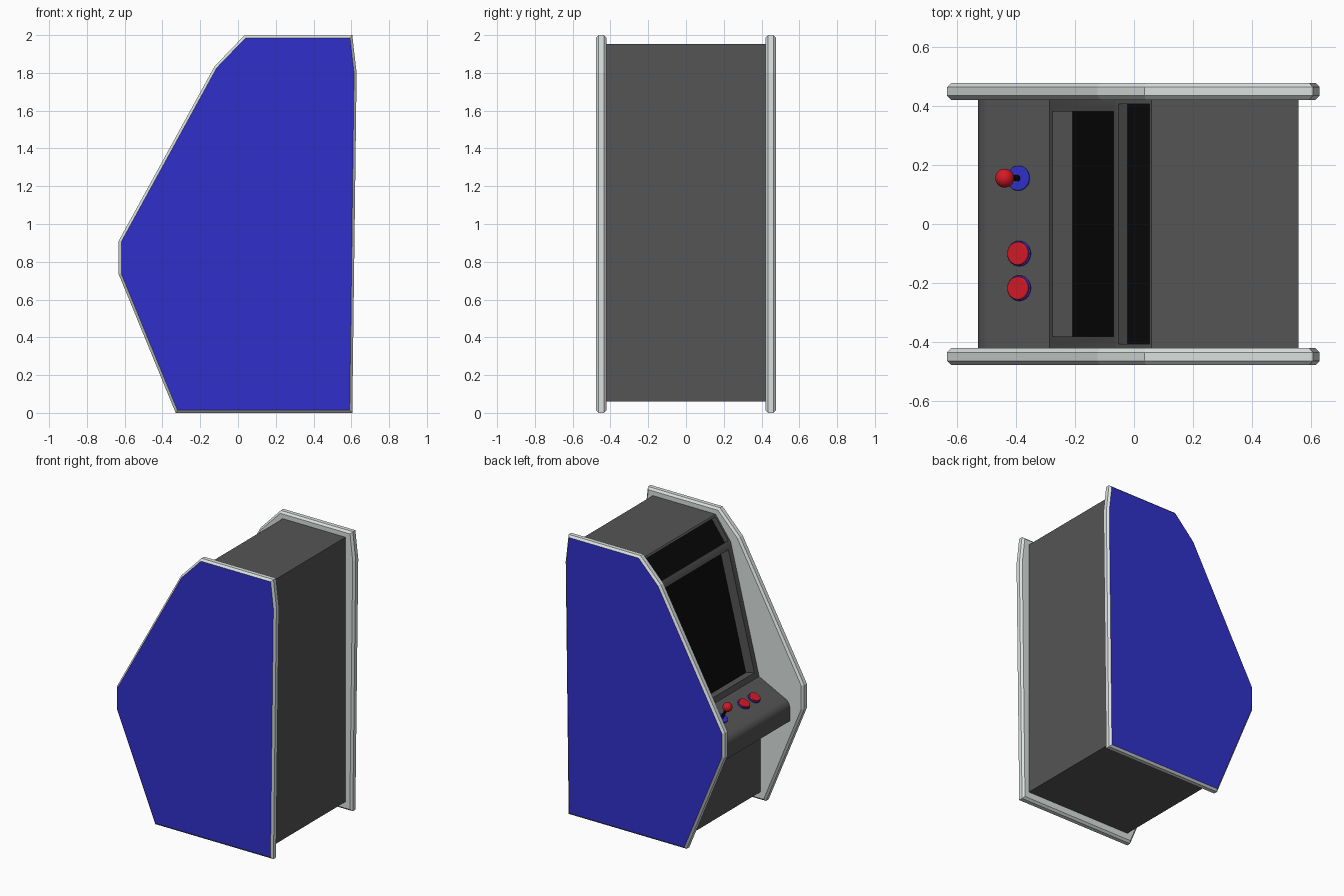
import bpy, bmesh
from mathutils import Vector

if "Cube" in bpy.data.objects:
    bpy.data.objects.remove(bpy.data.objects["Cube"])


def material(name, rgb):
    m = bpy.data.materials.new(name)
    m.diffuse_color = (*rgb, 1)
    m.use_nodes = True
    m.node_tree.nodes["Principled BSDF"].inputs["Base Color"].default_value = m.diffuse_color
    return m


BLUE = material("blue", (0.03, 0.03, 0.6))
TRIM = material("trim", (0.7, 0.75, 0.73))
DARK = material("dark_grey", (0.09, 0.09, 0.09))
BLACK = material("black", (0.003, 0.003, 0.003))
RED = material("red", (0.65, 0.01, 0.02))


def prism(profile, y0, y1):
    """Extrude an x-z outline from y0 to y1; returns bmesh and the side faces."""
    bm = bmesh.new()
    a = [bm.verts.new((x, y0, z)) for x, z in profile]
    b = [bm.verts.new((x, y1, z)) for x, z in profile]
    n = len(profile)
    caps = [bm.faces.new(a), bm.faces.new(b[::-1])]
    sides = [bm.faces.new((a[i], b[i], b[(i + 1) % n], a[(i + 1) % n])) for i in range(n)]
    bmesh.ops.recalc_face_normals(bm, faces=bm.faces)
    bm.normal_update()
    return bm, caps, sides


def finish(bm, name, mats):
    me = bpy.data.meshes.new(name)
    bm.to_mesh(me)
    bm.free()
    ob = bpy.data.objects.new(name, me)
    bpy.context.collection.objects.link(ob)
    for m in mats:
        me.materials.append(m)
    return smooth(ob)


def smooth(ob):
    bpy.ops.object.select_all(action='DESELECT')
    ob.select_set(True)
    bpy.context.view_layer.objects.active = ob
    bpy.ops.object.shade_smooth_by_angle(angle=0.5)
    return ob


# Side panels: chamfered light edge, blue outer face
outline = [(-0.33, 0), (0.605, 0), (0.628, 1.80), (0.605, 2.0), (0.035, 2.0),
           (-0.124, 1.835), (-0.632, 0.91), (-0.632, 0.735)]
for side, name in ((-1, "front_side_panel"), (1, "back_side_panel")):
    bm, caps, sides = prism(outline, side * 0.42, side * 0.477)
    rim = [e for f in caps for e in f.edges]
    bmesh.ops.bevel(bm, geom=rim, offset=0.014, segments=1, affect='EDGES', profile=0.5)
    bm.normal_update()
    for f in bm.faces:
        if f.normal.y * side > 0.95:
            f.material_index = 1
    ob = finish(bm, name, [TRIM, BLUE])
    ob.data.shade_flat()

# Cabinet body with recessed screen and header
body = [(0.557, 0.06), (0.557, 1.953), (0.06, 1.953), (-0.06, 1.787), (-0.285, 0.884),
        (-0.528, 0.762), (-0.528, 0.63), (-0.295, 0.63), (-0.295, 0.06)]
bm, caps, sides = prism(body, -0.42, 0.42)
lip = [e for e in sides[4].edges if e in list(sides[5].edges)]
for face, border, depth in ((sides[2], 0.014, 0.037), (sides[3], 0.04, 0.07)):
    inward = -face.normal * depth
    bmesh.ops.inset_individual(bm, faces=[face], thickness=border, use_even_offset=True)
    new = bmesh.ops.extrude_discrete_faces(bm, faces=[face])["faces"][0]
    bmesh.ops.translate(bm, verts=new.verts, vec=inward)
    new.material_index = 1
# Rounded front lip of the control deck
bmesh.ops.bevel(bm, geom=lip, offset=0.035, segments=6, affect='EDGES', profile=0.5)
finish(bm, "cabinet_body", [DARK, BLACK])

# Controls, standing along the normal of the sloped deck
slope = Vector((-0.243, 0, -0.122)).normalized()
up = Vector((slope.z, 0, -slope.x)).normalized()
tilt = up.to_track_quat('Z', 'Y').to_euler()


def deck(x, y):
    return Vector((x, y, 0.884 + (x + 0.285) * 0.122 / 0.243))


def disc(name, base, r, h0, h1, mat, bevel=0.0):
    bpy.ops.mesh.primitive_cylinder_add(vertices=32, radius=r, depth=h1 - h0,
                                        location=base + up * (h0 + h1) / 2, rotation=tilt)
    ob = bpy.context.object
    ob.name = name
    ob.data.materials.append(mat)
    smooth(ob)
    if bevel:
        mod = ob.modifiers.new("edge", 'BEVEL')
        mod.width, mod.segments = bevel, 3


# Joystick
p = deck(-0.39, 0.155)
disc("joystick_base", p, 0.042, -0.01, 0.008, BLUE, 0.003)
disc("joystick_shaft", p, 0.010, 0, 0.10, BLACK)
bpy.ops.mesh.primitive_uv_sphere_add(segments=32, ring_count=16, radius=0.032,
                                     location=p + up * 0.105)
ball = bpy.context.object
ball.name = "joystick_ball"
ball.data.materials.append(RED)
bpy.ops.object.shade_smooth()

# Push buttons
for i, y in enumerate((-0.10, -0.217)):
    p = deck(-0.387, y)
    disc(f"button_ring_{i + 1}", p, 0.043, -0.01, 0.008, BLUE, 0.003)
    disc(f"button_cap_{i + 1}", p, 0.039, 0, 0.018, RED, 0.004)
